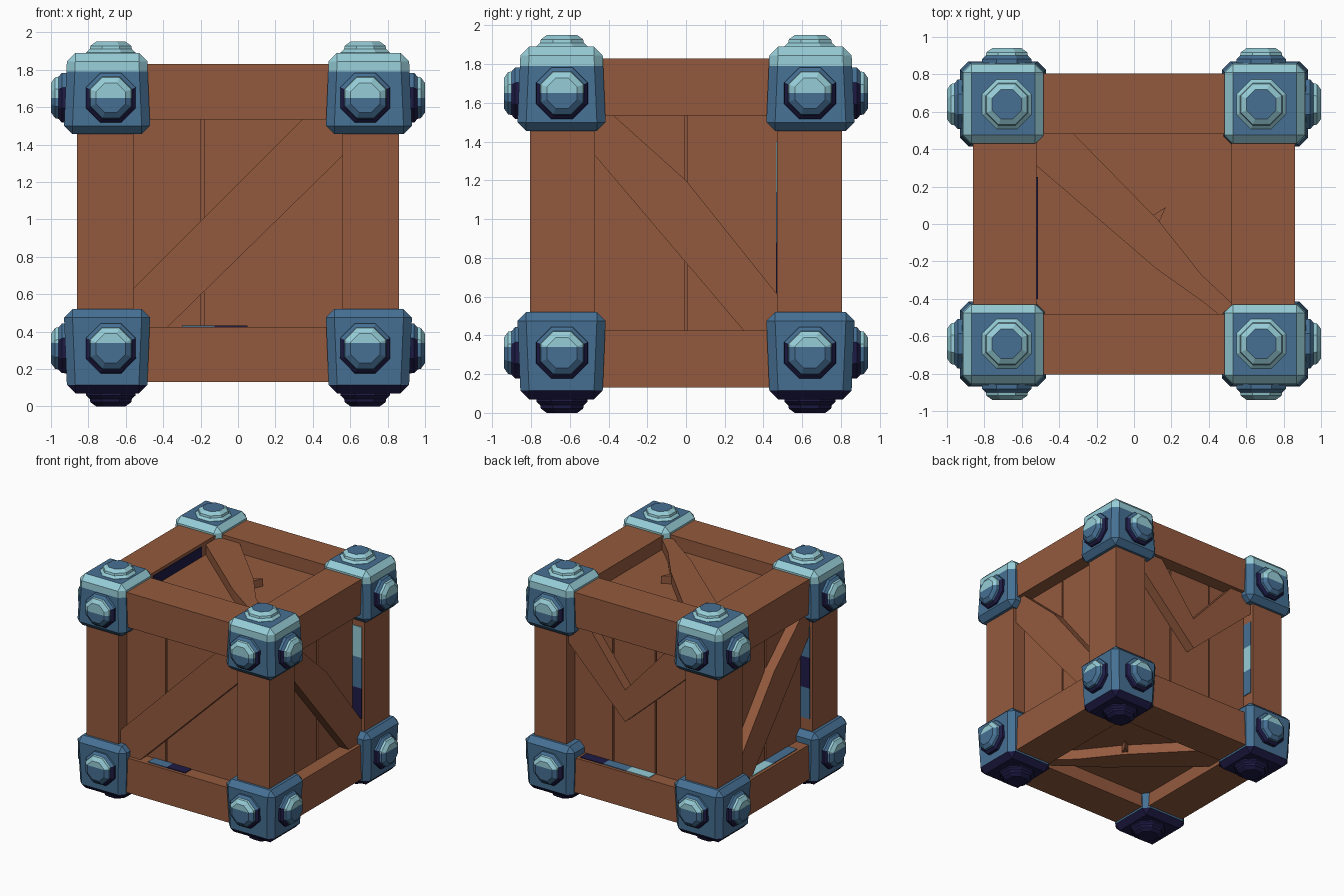
import bpy, bmesh, math
from mathutils import Vector, Matrix

if "Cube" in bpy.data.objects:
    bpy.data.objects.remove(bpy.data.objects["Cube"])

def material(name, rgb):
    m = bpy.data.materials.new(name)
    m.diffuse_color = (*rgb, 1)
    m.use_nodes = True
    m.node_tree.nodes["Principled BSDF"].inputs["Base Color"].default_value = m.diffuse_color
    return m

WOOD = material("brown wood", (0.296, 0.102, 0.048))
BLUE = material("steel blue", (0.061, 0.162, 0.296))
LIGHT = material("pale cyan", (0.305, 0.61, 0.68))
NAVY = material("dark navy", (0.013, 0.011, 0.061))
METALS = [BLUE, LIGHT, NAVY]

def finish(bm, name, mats, rule=None):
    bmesh.ops.recalc_face_normals(bm, faces=bm.faces[:])
    bm.normal_update()
    if rule:
        for f in bm.faces:
            f.material_index = rule(f.normal, f.calc_center_median())
    me = bpy.data.meshes.new(name)
    bm.to_mesh(me)
    bm.free()
    for m in mats:
        me.materials.append(m)
    ob = bpy.data.objects.new(name, me)
    bpy.context.collection.objects.link(ob)
    return ob

def box_bm(lo, hi):
    bm = bmesh.new()
    bmesh.ops.create_cube(bm, size=1)
    for v in bm.verts:
        v.co = Vector([lo[i] + (v.co[i] + 0.5) * (hi[i] - lo[i]) for i in range(3)])
    return bm

def box(name, a, b, mat=WOOD):
    lo = [min(p, q) for p, q in zip(a, b)]
    hi = [max(p, q) for p, q in zip(a, b)]
    return finish(box_bm(lo, hi), name, [mat])

# Crate faces: map (u, v, depth below the frame surface) to space
HX, HY, Z0, Z1 = 0.86, 0.805, 0.13, 1.83
FACES = {
    "front": lambda u, v, d: (u, -HY + d, v),
    "back": lambda u, v, d: (u, HY - d, v),
    "right": lambda u, v, d: (HX - d, u, v),
    "left": lambda u, v, d: (-HX + d, u, v),
    "top": lambda u, v, d: (u, v, Z1 - d),
    "bottom": lambda u, v, d: (u, v, Z0 + d),
}

def slab(name, face, pts, d0, d1, mat=WOOD):
    """Polygon on a crate face, extruded between two depths."""
    bm = bmesh.new()
    at = FACES[face]
    a = [bm.verts.new(at(u, v, d0)) for u, v in pts]
    b = [bm.verts.new(at(u, v, d1)) for u, v in pts]
    bm.faces.new(a)
    bm.faces.new(b)
    n = len(pts)
    for i in range(n):
        j = (i + 1) % n
        bm.faces.new((a[i], a[j], b[j], b[i]))
    return finish(bm, name, [mat])

def rect(u0, v0, u1, v1):
    return [(u0, v0), (u1, v0), (u1, v1), (u0, v1)]

# Frame beams
for sx in (-1, 1):
    for sy in (-1, 1):
        box("post", (sx * 0.56, sy * 0.47, Z0), (sx * HX, sy * HY, Z1))
for s in (-1, 1):
    for z0, z1 in ((Z0, 0.425), (1.535, Z1)):
        box("cross_beam", (-0.57, s * 0.48, z0), (0.57, s * HY, z1))
        box("side_beam", (s * 0.52, -0.49, z0), (s * HX, 0.49, z1))

# Inner core and recessed planks
box("core", (-0.70, -0.645, 0.29), (0.70, 0.645, 1.67))
SEAMS = {"front": [-0.19], "back": [-0.2, 0.2], "right": [0.0],
         "left": [0.0], "top": [], "bottom": []}
for face, seams in SEAMS.items():
    hu = 0.54 if face in ("right", "left") else 0.6
    lo, hi = (-0.54, 0.54) if face in ("top", "bottom") else (0.38, 1.58)
    edges = [-hu] + seams + [hu]
    for a, b in zip(edges, edges[1:]):
        slab(face + "_plank", face, rect(a + 0.007, lo, b - 0.007, hi), 0.115, 0.165)

# Diagonal braces
side = [(-0.48, 1.55), (-0.39, 1.55), (0.0, 1.2), (0.48, 0.6), (0.48, 0.41), (0.31, 0.41), (-0.48, 1.34)]
cross = [(-0.52, 0.49), (-0.33, 0.49), (0.13, 0.02), (0.36, -0.27), (0.53, -0.43),
         (0.46, -0.49), (0.36, -0.41), (0.12, -0.24), (-0.52, 0.31)]
braces = {
    "front": [(-0.57, 0.42), (-0.38, 0.42), (0.57, 1.35), (0.57, 1.54), (0.35, 1.54), (-0.57, 0.62)],
    "right": side, "left": side, "top": cross, "bottom": cross,
}
for face, pts in braces.items():
    slab(face + "_brace", face, pts, 0.03, 0.13)
# Snapped brace at the back
for s in (-1, 1):
    slab("back_broken_brace", "back",
         [(0.03, 0.84), (s * 0.57, 1.38), (s * 0.57, 1.54), (s * 0.36, 1.54), (0.03, 1.11)], 0.03, 0.13)
# Splinters on the cracked braces
for face in ("top", "bottom"):
    slab(face + "_splinter", face, [(0.09, 0.04), (0.17, 0.09), (0.13, 0.0)], 0.05, 0.12)

# Coloured strips on the inner sides of the frame
T = 0.006
strips = [
    ("top", "u", -0.52, -0.40, 0.25, [NAVY]),
    ("right", "u", 0.47 - T, 0.62, 1.40, [NAVY, BLUE, LIGHT]),
    ("left", "u", -0.47, 0.62, 1.40, [BLUE, NAVY, BLUE]),
    ("back", "u", -0.56, 0.65, 1.30, [BLUE, LIGHT, BLUE]),
    ("front", "v", 0.425, -0.30, 0.05, [BLUE, NAVY]),
    ("back", "v", 0.425, -0.20, 0.45, [LIGHT, BLUE, NAVY]),
    ("left", "v", 0.425, -0.30, 0.35, [BLUE, LIGHT]),
]
for face, kind, pos, a, b, mats in strips:
    step = (b - a) / len(mats)
    for i, m in enumerate(mats):
        p, q = a + i * step, a + (i + 1) * step
        r = rect(pos, p, pos + T, q) if kind == "u" else rect(p, pos, q, pos + T)
        slab(face + "_inner_strip", face, r, 0.025, 0.11, m)

# Octagonal stud on a metal corner
def stud(pos, normal, upper):
    n = Vector(normal)
    bm = bmesh.new()
    rings = []
    for r, h in ((0.145, -0.02), (0.143, 0.012), (0.122, 0.03), (0.118, 0.048), (0.085, 0.07)):
        rings.append([bm.verts.new((r * math.cos(k), r * math.sin(k), h))
                      for k in [(i + 0.5) * math.pi / 4 for i in range(8)]])
    for a, b in zip(rings, rings[1:]):
        for i in range(8):
            j = (i + 1) % 8
            bm.faces.new((a[i], a[j], b[j], b[i]))
    bm.faces.new(rings[-1])
    bm.faces.new(rings[0][::-1])
    bm.transform(Matrix.Translation(pos) @ n.to_track_quat('Z', 'Y').to_matrix().to_4x4())
    split = pos[2] + (0.0 if upper else 0.03)
    if abs(n.z) < 0.5:
        bmesh.ops.bisect_plane(bm, geom=bm.verts[:] + bm.edges[:] + bm.faces[:],
                               plane_co=(0, 0, split), plane_no=(0, 0, 1))

    def rule(fn, c):
        h = (c - Vector(pos)).dot(n)
        if n.z < -0.5:
            return 2
        if n.z > 0.5:
            return 0 if h > 0.065 else 1
        if h < 0.032:
            return 2 if fn.z < 0.25 else 0
        return 1 if c.z > split else 0
    finish(bm, "stud", METALS, rule)

# Metal corners
for sx in (-1, 1):
    for sy in (-1, 1):
        for up in (False, True):
            z0, z1 = (1.455, 1.89) if up else (0.07, 0.52)
            xs = sorted((sx * 0.47, sx * 0.93))
            ys = sorted((sy * 0.415, sy * 0.87))
            bm = box_bm((xs[0], ys[0], z0), (xs[1], ys[1], z1))
            bmesh.ops.bevel(bm, geom=bm.edges[:], offset=0.045, segments=1,
                            profile=0.5, affect='EDGES')
            # Draw the outer end in slightly for the chunky tapered look
            for v in bm.verts:
                outer = v.co.z > z1 - 0.06 if up else v.co.z < z0 + 0.06
                if outer:
                    v.co.x -= 0.015 * (1 if v.co.x > sx * 0.7 else -1)
                    v.co.y -= 0.015 * (1 if v.co.y > sy * 0.64 else -1)
            if up:
                bmesh.ops.bisect_plane(bm, geom=bm.verts[:] + bm.edges[:] + bm.faces[:],
                                       plane_co=(0, 0, 1.79), plane_no=(0, 0, 1))

            def rule(fn, c, up=up):
                if up:
                    return 1 if c.z > 1.79 and fn.z < 0.95 else 0
                return 2 if fn.z < -0.4 else 0
            finish(bm, "metal_corner", METALS, rule)
            zc = 1.65 if up else 0.31
            stud((sx * 0.93, sy * 0.64, zc), (sx, 0, 0), up)
            stud((sx * 0.68, sy * 0.87, zc), (0, sy, 0), up)
            stud((sx * 0.68, sy * 0.64, 1.88 if up else 0.07), (0, 0, 1 if up else -1), up)
